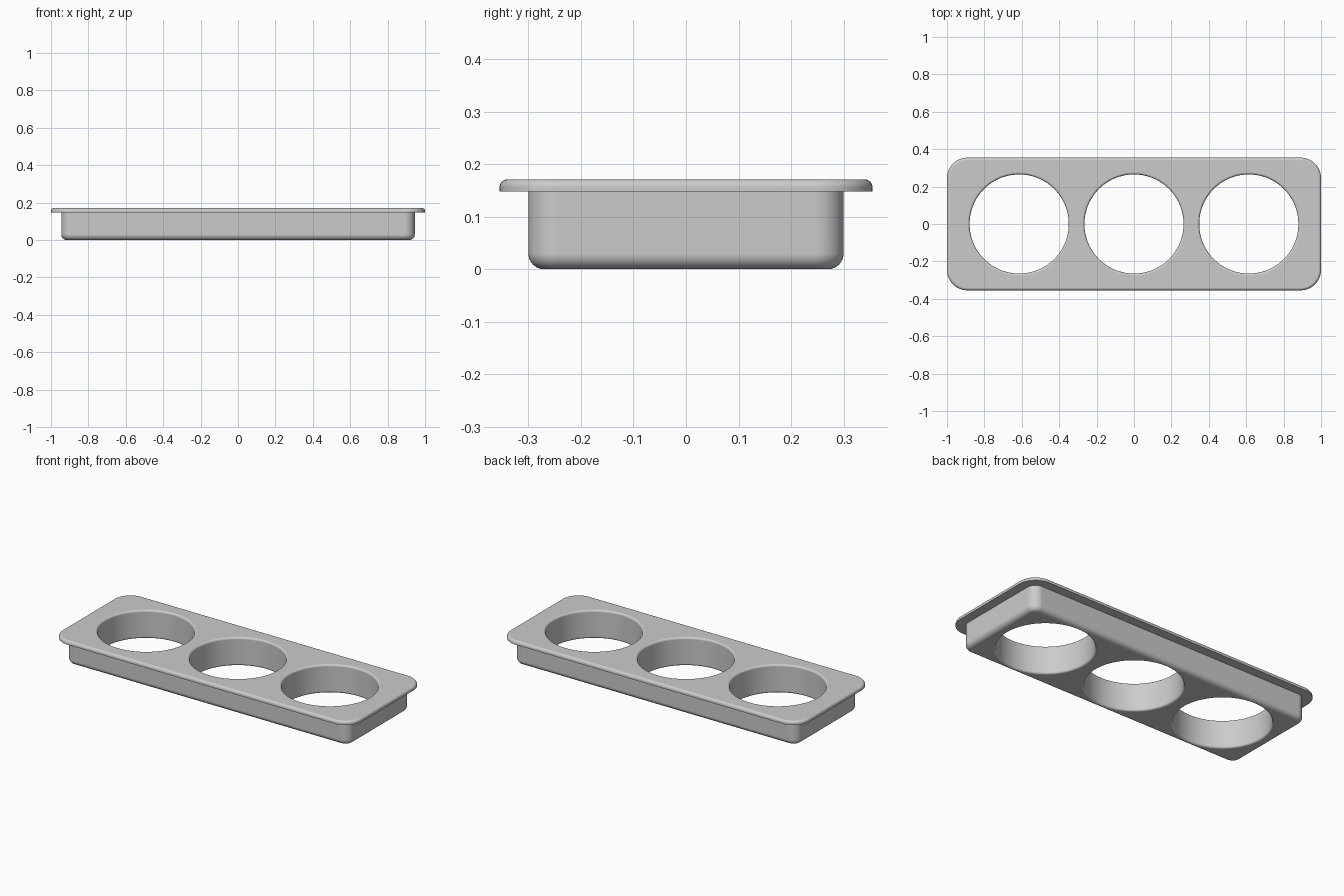
import bpy
import bmesh
from math import sin, cos, pi

if "Cube" in bpy.data.objects:
    bpy.data.objects.remove(bpy.data.objects["Cube"])

HALF_X, HALF_Y, CORNER = 0.945, 0.30, 0.055
LIP, LEDGE, TOP = 0.055, 0.148, 0.171
HOLE, SPACING = 0.265, 0.614

grey = bpy.data.materials.new("satin grey")
grey.use_nodes = True
grey.diffuse_color = (0.6, 0.6, 0.6, 1)
grey.node_tree.nodes["Principled BSDF"].inputs["Base Color"].default_value = (0.6, 0.6, 0.6, 1)


def arc(cx, cz, r, start, end, steps=8):
    """Points of a fillet between two angles given in quarter turns."""
    angles = [(start + (end - start) * i / steps) * pi / 2 for i in range(steps + 1)]
    return [(cx + r * cos(a), cz + r * sin(a)) for a in angles]


def rounded_outline(offset, z, steps=10):
    """Rounded rectangle, grown outward from the body wall by an offset."""
    r = CORNER + offset
    pts = []
    for q, (sx, sy) in enumerate([(1, 1), (-1, 1), (-1, -1), (1, -1)]):
        for x, y in arc(0, 0, r, q, q + 1, steps):
            pts.append((sx * (HALF_X - CORNER) + x, sy * (HALF_Y - CORNER) + y, z))
    return pts


def circle_outline(radius, z, steps=96):
    return [(radius * cos(2 * pi * i / steps), radius * sin(2 * pi * i / steps), z)
            for i in range(steps)]


def loft(name, outlines):
    """Closed solid skinned through a stack of outlines, bottom to top."""
    bm = bmesh.new()
    rings = [[bm.verts.new(p) for p in o] for o in outlines]
    n = len(rings[0])
    for low, high in zip(rings, rings[1:]):
        for i in range(n):
            j = (i + 1) % n
            bm.faces.new((low[i], low[j], high[j], high[i]))
    bm.faces.new(rings[0][::-1])
    bm.faces.new(rings[-1])
    mesh = bpy.data.meshes.new(name)
    bm.to_mesh(mesh)
    bm.free()
    mesh.materials.append(grey)
    obj = bpy.data.objects.new(name, mesh)
    bpy.context.collection.objects.link(obj)
    return obj


# Tray: filleted base, straight wall, overhanging lip with a rounded top edge
base_r, lip_r = 0.03, 0.015
profile = arc(-base_r, base_r, base_r, -1, 0)
profile += [(0, LEDGE), (LIP, LEDGE)]
profile += arc(LIP - lip_r, TOP - lip_r, lip_r, 0, 1)
tray = loft("three_hole_tray", [rounded_outline(d, z) for d, z in profile])

# Holes: straight bore with softened rims above and below
rim = 0.012
bore = [(HOLE + rim, -0.05)]
bore += arc(HOLE + rim, rim, rim, 3, 2)
bore += arc(HOLE + rim, TOP - rim, rim, 2, 1)
bore += [(HOLE + rim, TOP + 0.05)]

bpy.context.view_layer.objects.active = tray
for k in (-1, 0, 1):
    cutter = loft("hole_cutter", [circle_outline(r, z) for r, z in bore])
    cutter.location.x = k * SPACING
    cutter.hide_render = True
    cut = tray.modifiers.new("hole", 'BOOLEAN')
    cut.operation = 'DIFFERENCE'
    cut.solver = 'EXACT'
    cut.object = cutter
    bpy.context.view_layer.update()
    bpy.ops.object.modifier_apply(modifier=cut.name)
    bpy.data.objects.remove(cutter)

# Smooth fillets, crisp ledge, flat large faces
bpy.ops.object.select_all(action='DESELECT')
tray.select_set(True)
bpy.ops.object.shade_smooth_by_angle(angle=pi / 5)
weighted = tray.modifiers.new("flat_faces", 'WEIGHTED_NORMAL')
weighted.keep_sharp = True
